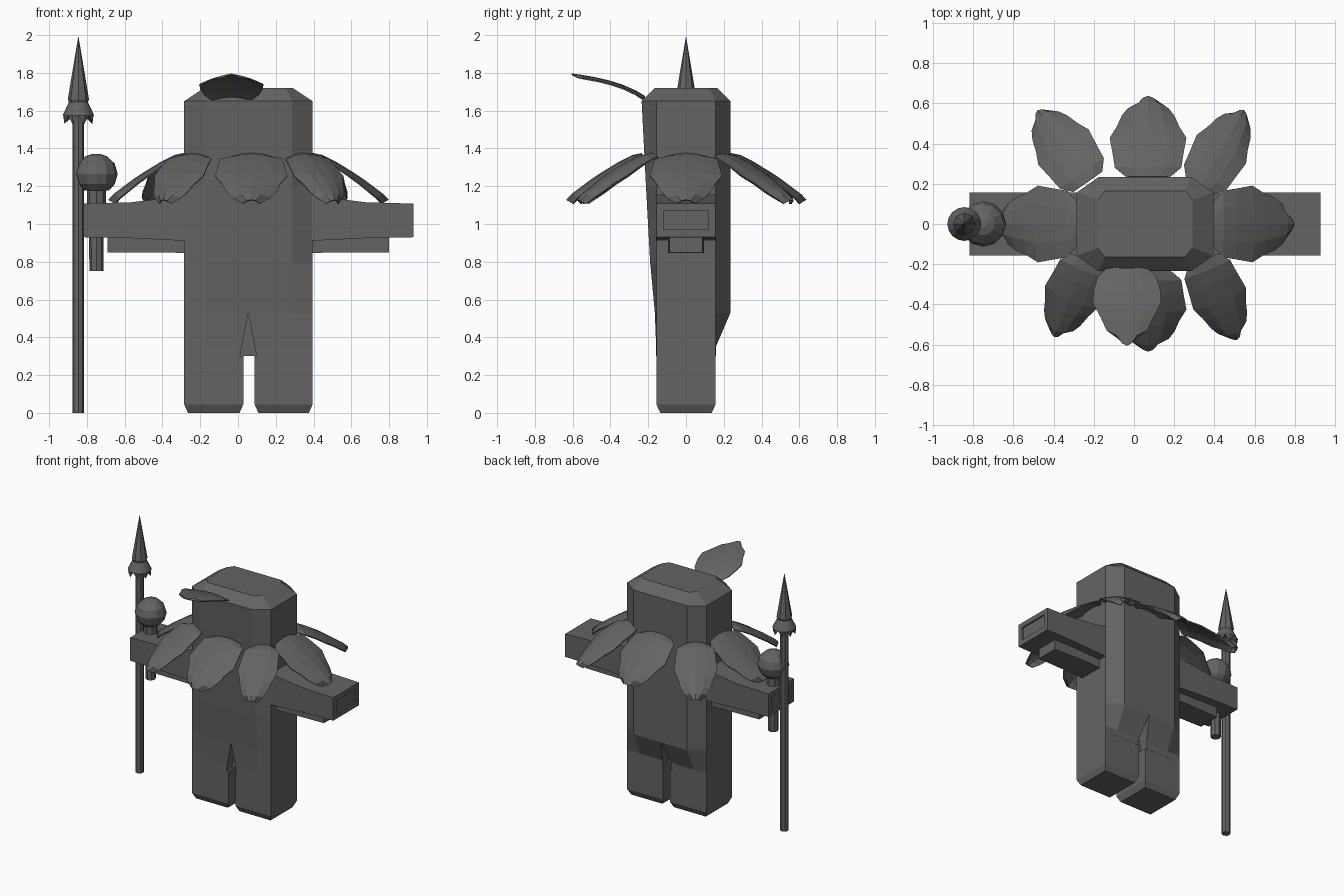
import bpy, bmesh, math
from mathutils import Vector

if "Cube" in bpy.data.objects:
    bpy.data.objects.remove(bpy.data.objects["Cube"])

CX = 0.055  # body centre in x
grey = bpy.data.materials.new("dark warm grey")
grey.diffuse_color = (0.13, 0.126, 0.122, 1)
grey.use_nodes = True
grey.node_tree.nodes["Principled BSDF"].inputs["Base Color"].default_value = grey.diffuse_color


def finish(name, bm):
    bmesh.ops.recalc_face_normals(bm, faces=bm.faces)
    me = bpy.data.meshes.new(name)
    bm.to_mesh(me)
    bm.free()
    ob = bpy.data.objects.new(name, me)
    me.materials.append(grey)
    bpy.context.collection.objects.link(ob)
    return ob


def loft(name, rings, caps=True):
    """Skin a list of equally sized point rings."""
    bm = bmesh.new()
    vs = [[bm.verts.new(p) for p in r] for r in rings]
    n = len(vs[0])
    for a, b in zip(vs, vs[1:]):
        for i in range(n):
            j = (i + 1) % n
            bm.faces.new((a[i], a[j], b[j], b[i]))
    if caps:
        bm.faces.new(vs[0][::-1])
        bm.faces.new(vs[-1])
    return finish(name, bm)


def circle(x, r, z, n=8, turn=0.0):
    return [(x + r * math.cos(turn + math.tau * i / n),
             r * math.sin(turn + math.tau * i / n), z) for i in range(n)]


def rect_z(x0, x1, y, z):
    return [(x0, -y, z), (x1, -y, z), (x1, y, z), (x0, y, z)]


def rect_x(x, y, z0, z1):
    return [(x, -y, z0), (x, y, z0), (x, y, z1), (x, -y, z1)]


# torso and head: eight-sided block with chamfered edges
def body_ring(z, front, back, wide=0.34, narrow=0.23, side=0.157):
    return [(CX - narrow, front, z), (CX + narrow, front, z), (CX + wide, -side, z),
            (CX + wide, side, z), (CX + narrow, back, z), (CX - narrow, back, z),
            (CX - wide, side, z), (CX - wide, -side, z)]


body = loft("body", [
    body_ring(0.30, -0.158, 0.158), body_ring(0.35, -0.158, 0.158),
    body_ring(0.53, -0.165, 0.235), body_ring(0.80, -0.19, 0.235),
    body_ring(1.20, -0.212, 0.235), body_ring(1.65, -0.235, 0.235),
    body_ring(1.72, -0.165, 0.165, 0.235, 0.20, 0.12)])

# pointed notch between the legs, front and back
for s in (-1, 1):
    tri = [(0.008, 0.29), (0.10, 0.29), (CX, 0.53)]
    cut = loft("notch_cutter", [[(x, s * y, z) for x, z in tri] for y in (0.09, 0.4)])
    cut.hide_render = True
    cut.hide_set(True)
    mod = body.modifiers.new("notch", 'BOOLEAN')
    mod.operation = 'DIFFERENCE'
    mod.object = cut

# legs with chamfered soles
for name, x0, x1 in (("left_leg", CX - 0.34, 0.028), ("right_leg", 0.088, CX + 0.34)):
    loft(name, [rect_z(x0 + 0.02, x1 - 0.02, 0.135, 0), rect_z(x0, x1, 0.157, 0.045),
                rect_z(x0, x1, 0.157, 0.30)])

# arms with recessed cuffs, and the ledge hanging under each
for side, s in (("left", -1), ("right", 1)):
    X = lambda d: CX + s * d
    loft(side + "_arm", [
        rect_x(X(0.30), 0.158, 0.91, 1.16), rect_x(X(0.42), 0.158, 0.915, 1.14),
        rect_x(X(0.62), 0.158, 0.925, 1.115), rect_x(X(0.873), 0.157, 0.93, 1.108),
        rect_x(X(0.873), 0.12, 0.97, 1.07), rect_x(X(0.863), 0.118, 0.972, 1.068)])
    loft(side + "_arm_ledge", [
        rect_x(X(0.30), 0.095, 0.845, 0.93), rect_x(X(0.455), 0.095, 0.85, 0.93),
        rect_x(X(0.745), 0.088, 0.85, 0.94)])


# petals: thin sheets with a wavy outline that bend along their length
def petal(name, base, angle, rows, scale=1.0, length=1.0):
    bm = bmesh.new()
    fwd = Vector((math.cos(angle), math.sin(angle), 0))
    across = Vector((-fwd.y, fwd.x, 0))
    grid = []
    for d, dz, w in rows:
        row = []
        for u in (-1, -0.5, 0, 0.5, 1):
            p = Vector(base) + fwd * (d * length - 0.035 * u * u * d / 0.4)
            p += across * u * w * scale + Vector((0, 0, dz - 0.02 * u * u))
            row.append(bm.verts.new(p))
        grid.append(row)
    for a, b in zip(grid, grid[1:]):
        for i in range(4):
            bm.faces.new((a[i], a[i + 1], b[i + 1], b[i]))
    ob = finish(name, bm)
    m = ob.modifiers.new("thickness", 'SOLIDIFY')
    m.thickness = 0.008
    m.offset = 0


droop = [(0, 0, 0.11), (0.05, -0.01, 0.165), (0.12, -0.045, 0.175), (0.21, -0.10, 0.19),
         (0.27, -0.14, 0.155), (0.33, -0.185, 0.13), (0.37, -0.215, 0.10), (0.40, -0.245, 0.045)]
collar = [  # name, x, y, angle in degrees, width, length
    ("front_petal", 0.07, -0.232, -90, 1.0, 1.0),
    ("front_right_petal", 0.345, -0.18, -67, 0.74, 1.07),
    ("right_petal", 0.395, 0, 0, 1.0, 1.0),
    ("back_right_petal", 0.33, 0.19, 60, 0.74, 1.08),
    ("back_petal", 0.07, 0.235, 90, 1.0, 1.0),
    ("back_left_petal", -0.23, 0.21, 125, 0.80, 1.08),
    ("left_petal", -0.285, 0, 180, 1.0, 1.0),
    ("front_left_petal", -0.235, -0.18, -113, 0.74, 1.03)]
for name, x, y, deg, w, ln in collar:
    petal(name, (x, y, 1.372), math.radians(deg), droop, w, ln)

# visor leaf rising from the forehead
rise = [(0, 0, 0.10), (0.05, 0.03, 0.145), (0.12, 0.06, 0.165), (0.19, 0.082, 0.17),
        (0.27, 0.10, 0.13), (0.34, 0.112, 0.10), (0.385, 0.118, 0.04)]
petal("forehead_leaf", (-0.035, -0.22, 1.675), -math.pi / 2, rise)

# spear: shaft, notched socket and point
SX = -0.845
loft("spear_shaft", [circle(SX, 0.031, 0), circle(SX, 0.031, 1.60)])
hem = [(x, y, 1.53 if i % 2 else 1.575) for i, (x, y, _) in enumerate(circle(SX, 0.08, 0, 16))]
loft("spear_socket", [circle(SX, 0.028, 1.58, 16), hem, circle(SX, 0.084, 1.575, 16),
                      circle(SX, 0.05, 1.645, 16)])
loft("spear_point", [circle(SX, 0.045, 1.63), circle(SX, 0.056, 1.66), circle(SX, 0.001, 1.99)])

# round-headed club held in the same hand
BX = -0.75
ball = [circle(BX, 0.113 * math.cos(a), 1.265 + 0.108 * math.sin(a), 12)
        for a in (math.radians(d) for d in (-55, -30, 0, 30, 60, 80))]
loft("club_head", ball)
loft("club_collar", [circle(BX, 0.05, 1.10), circle(BX, 0.05, 1.18)])
loft("club_handle", [circle(BX, 0.037, 0.75), circle(BX, 0.04, 1.12)])
